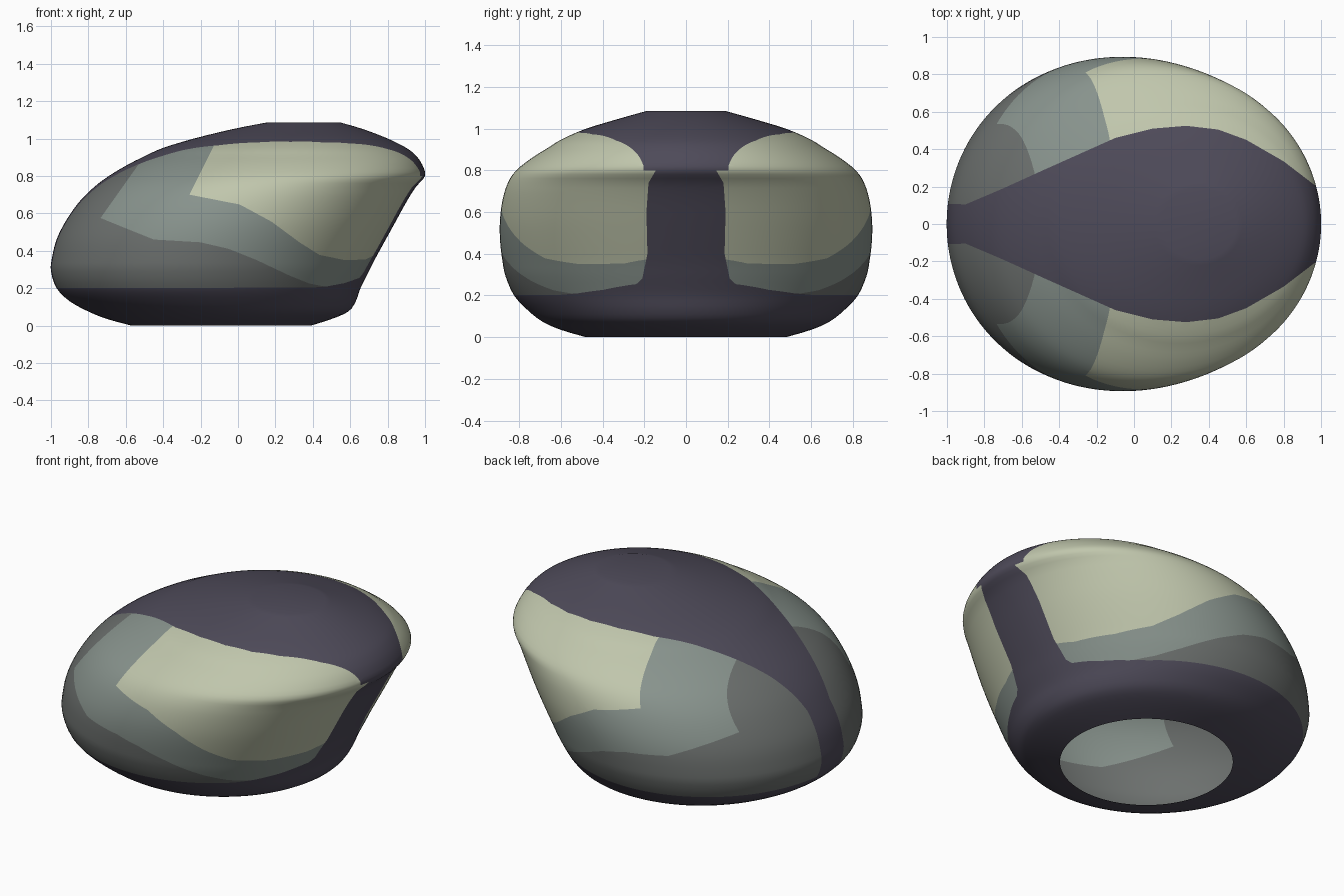
import bpy, bmesh, math
from mathutils import Vector

old = bpy.data.objects.get("Cube")
if old:
    bpy.data.objects.remove(old, do_unlink=True)

SEGMENTS = 72   # around half of the shell
SUBSTEPS = 3    # rings between two profile rows

# Shell profile: height, rear x, front x, half width
PROFILE = [
    (0, -.57, .39, .48), (.035, -.7, .5, .6), (.075, -.8, .59, .69),
    (.13, -.9, .63, .76), (.2, -.97, .655, .825), (.29, -1, .7, .865),
    (.36, -.995, .735, .88), (.46, -.97, .79, .892), (.56, -.92, .845, .893),
    (.66, -.85, .9, .88), (.74, -.77, .95, .855), (.8, -.69, 1, .815),
    (.86, -.59, .985, .74), (.91, -.49, .95, .66), (.95, -.4, .9, .595),
    (1, -.235, .8, .48), (1.05, -.03, .67, .315), (1.085, .15, .55, .19),
]

# Borders between the painted areas
STRIPE_TOP = [(-1.1, .11), (-.9, .105), (-.7, .19), (-.48, .29), (-.1, .46), (.1, .51),
              (.28, .525), (.45, .505), (.6, .45), (.8, .335), (.95, .22), (1.1, .11)]  # x, y
STRIPE_END = [(.2, .3), (.235, .26), (.28, .21), (.4, .185), (.6, .19), (.74, .18), (.8, .145)]  # z, y
BASE_TOP = [(-1.1, .2), (.4, .203), (.48, .21), (.57, .227), (.65, .255), (.75, .31)]  # x, z
CREAM_LOW = [(-.26, .7), (.01, .647), (.18, .555), (.33, .444), (.435, .378),
             (.57, .35), (.68, .353), (.8, .41)]  # x, z
CREAM_REAR = [(.7, -.26), (1.1, -.06)]  # z, x
GREEN_LOW = [(-.735, .575), (-.6, .52), (-.45, .46), (-.2, .445), (-.05, .41),
             (.1, .35), (.28, .265), (.38, .225), (.48, .205)]  # x, z
GREEN_REAR = [(.575, -.735), (.85, -.54), (1, -.43)]  # z, x


def make_material(name, color):
    mat = bpy.data.materials.new(name)
    mat.use_nodes = True
    mat.diffuse_color = (*color, 1)
    for node in mat.node_tree.nodes:
        if node.type == 'BSDF_PRINCIPLED':
            node.inputs["Base Color"].default_value = (*color, 1)
            node.inputs["Roughness"].default_value = .6
    return mat


def along(line, t):
    """Piecewise linear value of a border at t, clamped at its ends."""
    if t <= line[0][0]:
        return line[0][1]
    for (t0, v0), (t1, v1) in zip(line, line[1:]):
        if t <= t1:
            return v0 + (v1 - v0) * (t - t0) / (t1 - t0)
    return line[-1][1]


def smooth_rows(rows):
    """Catmull-Rom rings through the profile rows."""
    result = []
    last = len(rows) - 1
    for i in range(last):
        a, b, c, d = (rows[min(max(k, 0), last)] for k in (i - 1, i, i + 1, i + 2))
        for s in range(SUBSTEPS):
            t = s / SUBSTEPS
            result.append([
                q + t * ((r - p) + t * ((2 * p - 5 * q + 4 * r - s4)
                                        + t * (3 * q - p - 3 * r + s4))) / 2
                for p, q, r, s4 in zip(a, b, c, d)])
    return result + [rows[-1]]


def cut_border(bm, line, u, v, allowed):
    """Cut the shell along a border drawn in the plane of axes u and v."""
    for p, q in zip(line, line[1:]):
        point, direction = Vector(), Vector()
        point[u], point[v] = p
        direction[u], direction[v] = q[0] - p[0], q[1] - p[1]
        normal = Vector()
        normal[u], normal[v] = -direction[v], direction[u]

        def touches(face):
            for axis, k in ((u, 0), (v, 1)):
                values = [vert.co[axis] for vert in face.verts]
                if max(values) < min(p[k], q[k]) or min(values) > max(p[k], q[k]):
                    return False
            return allowed(face.calc_center_median())

        faces = [f for f in bm.faces if touches(f)]
        edges = {e for f in faces for e in f.edges}
        verts = {w for f in faces for w in f.verts}
        bmesh.ops.bisect_plane(bm, geom=faces + list(edges) + list(verts), dist=1e-5,
                               plane_co=point, plane_no=normal.normalized())


def at_end(c):
    return c.x > 0 and c.z < .8


def paint_index(c):
    half_width = along(STRIPE_END, c.z) if at_end(c) else along(STRIPE_TOP, c.x)
    if c.y < half_width or c.z < along(BASE_TOP, c.x):
        return 0
    if c.z > along(CREAM_LOW, c.x) and c.x > along(CREAM_REAR, c.z):
        return 1
    if c.z > along(GREEN_LOW, c.x) and c.x > along(GREEN_REAR, c.z):
        return 2
    return 3


# Half shell of stacked half ellipses, open below and capped on top
bm = bmesh.new()
rings = []
for z, rear, front, width in smooth_rows(PROFILE):
    mid, reach = (rear + front) / 2, (front - rear) / 2
    angles = [math.pi * j / SEGMENTS for j in range(SEGMENTS + 1)]
    rings.append([bm.verts.new((mid + reach * math.cos(a), width * math.sin(a), z))
                  for a in angles])
for low, high in zip(rings, rings[1:]):
    for j in range(SEGMENTS):
        bm.faces.new((low[j], low[j + 1], high[j + 1], high[j]))
bm.faces.new(rings[-1])

# Cut the paint borders, then colour the areas between them
cut_border(bm, STRIPE_TOP, 0, 1, lambda c: not at_end(c) and c.z > .19)
cut_border(bm, STRIPE_END, 2, 1, at_end)
for border in (BASE_TOP, CREAM_LOW, GREEN_LOW):
    cut_border(bm, border, 0, 2, lambda c: c.y > .05)
for border in (CREAM_REAR, GREEN_REAR):
    cut_border(bm, border, 2, 0, lambda c: c.y > .05)
for face in bm.faces:
    face.material_index = paint_index(face.calc_center_median())

mesh = bpy.data.meshes.new("helmet_shell")
bm.to_mesh(mesh)
bm.free()
shell = bpy.data.objects.new("helmet_shell", mesh)
bpy.context.collection.objects.link(shell)
for name, color in (("dark_purple", (.076, .069, .1)), ("pale_cream", (.527, .565, .413)),
                    ("grey_green", (.246, .292, .266)), ("dark_grey", (.15, .162, .156))):
    mesh.materials.append(make_material(name, color))

# Smooth shading and the mirrored other half
bpy.ops.object.select_all(action='DESELECT')
shell.select_set(True)
bpy.context.view_layer.objects.active = shell
bpy.ops.object.shade_smooth_by_angle(angle=math.radians(50))
mirror = shell.modifiers.new("other_half", 'MIRROR')
mirror.use_axis = (False, True, False)
mirror.use_clip = True
